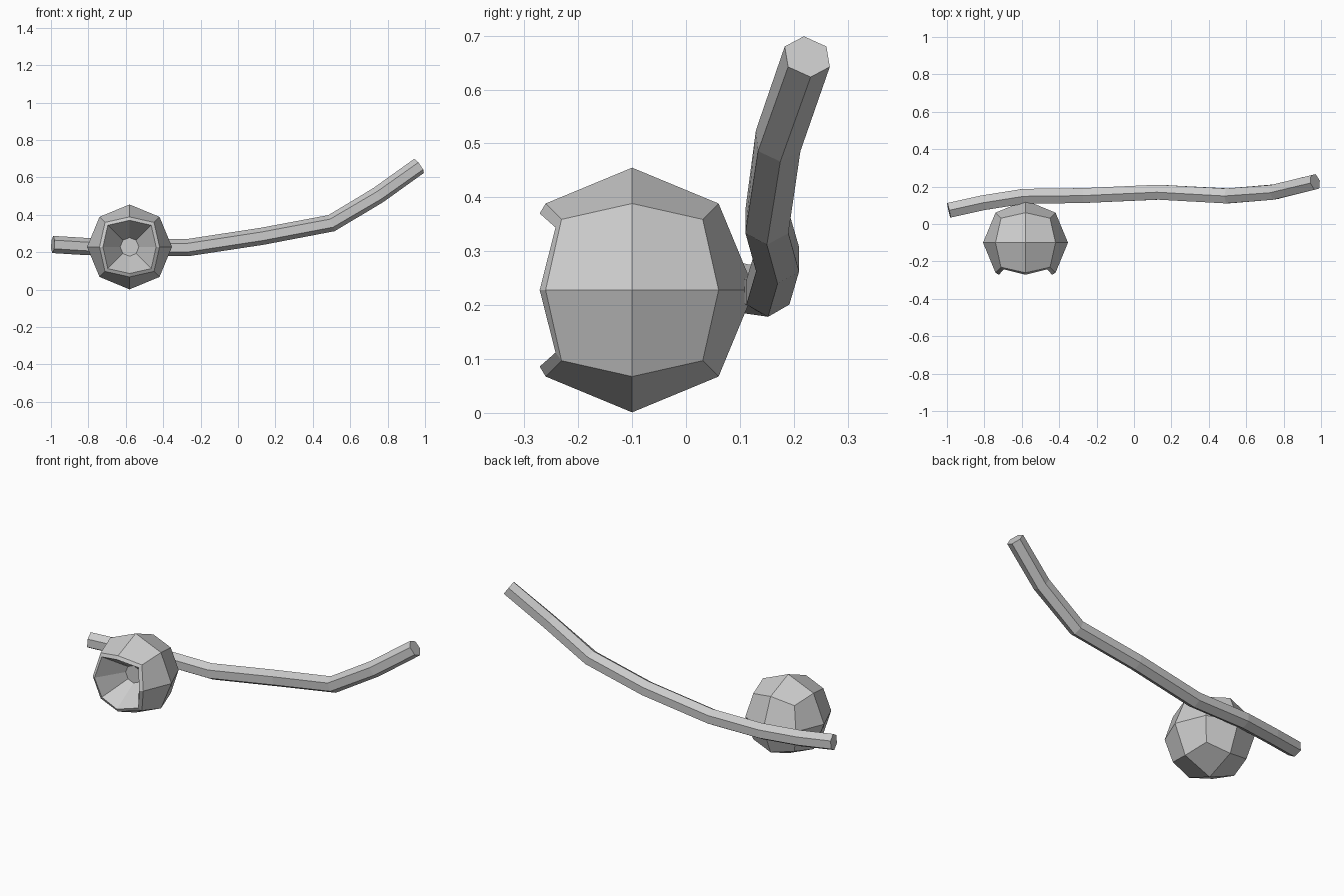
import bpy, bmesh, math
from mathutils import Vector

cube = bpy.data.objects.get("Cube")
if cube:
    bpy.data.objects.remove(cube, do_unlink=True)

grey = bpy.data.materials.new("plain_grey")
grey.use_nodes = True
grey.diffuse_color = (0.6, 0.6, 0.6, 1)
grey.node_tree.nodes["Principled BSDF"].inputs["Base Color"].default_value = (0.6, 0.6, 0.6, 1)


def finish(name, bm, location=(0, 0, 0)):
    mesh = bpy.data.meshes.new(name)
    bm.to_mesh(mesh)
    bm.free()
    mesh.materials.append(grey)
    obj = bpy.data.objects.new(name, mesh)
    obj.location = location
    bpy.context.collection.objects.link(obj)
    return obj


# Hollow ball: a cube subdivided once and rounded, opened at the front
RADIUS = 0.227
bm = bmesh.new()
bmesh.ops.create_cube(bm, size=2)
bmesh.ops.subdivide_edges(bm, edges=bm.edges[:], cuts=1, use_grid_fill=True)
for v in bm.verts:
    v.co = v.co.normalized() * RADIUS
pole = min(bm.verts, key=lambda v: v.co.y)
bmesh.ops.delete(bm, geom=[pole], context='VERTS')


def extrude_opening(edges, move):
    """Extend the open edge loop inward and reposition its new points."""
    result = bmesh.ops.extrude_edge_only(bm, edges=edges)["geom"]
    for v in result:
        if isinstance(v, bmesh.types.BMVert):
            v.co = move(v.co)
    return [e for e in result if isinstance(e, bmesh.types.BMEdge)]


def bowl_floor(co):
    flat = Vector((co.x, 0, co.z)).normalized() * 0.05
    return Vector((flat.x, -0.02, flat.z))


# Lip, sloping bowl wall, and small flat bowl floor
opening = [e for e in bm.edges if e.is_boundary]
lip = extrude_opening(opening, lambda co: Vector((co.x * 0.885, co.y - 0.011, co.z * 0.885)))
floor = extrude_opening(lip, bowl_floor)
bmesh.ops.contextual_create(bm, geom=floor)
bmesh.ops.recalc_face_normals(bm, faces=bm.faces[:])
finish("hollow_ball", bm, (-0.58, -0.1, 0.228))

# Branch: six-sided rod swept along a bent path
SIDES, THICKNESS = 6, 0.046
path = [Vector(p) for p in (
    (-0.99, 0.073, 0.241), (-0.81, 0.113, 0.23), (-0.59, 0.148, 0.225),
    (-0.27, 0.152, 0.224), (0.13, 0.17, 0.285), (0.5, 0.15, 0.355),
    (0.75, 0.171, 0.505), (0.968, 0.225, 0.661))]
bm = bmesh.new()
rings = []
for i, point in enumerate(path):
    before, after = path[max(i - 1, 0)], path[min(i + 1, len(path) - 1)]
    ahead = ((point - before).normalized() + (after - point).normalized()).normalized()
    side = Vector((0, 0, 1)).cross(ahead).normalized()
    up = ahead.cross(side)
    angles = [math.tau * k / SIDES for k in range(SIDES)]
    rings.append([bm.verts.new(point + THICKNESS * (up * math.cos(a) + side * math.sin(a)))
                  for a in angles])
for a, b in zip(rings, rings[1:]):
    for k in range(SIDES):
        n = (k + 1) % SIDES
        bm.faces.new((a[k], a[n], b[n], b[k]))
for end in (rings[0], rings[-1]):
    bm.faces.new(end)
bmesh.ops.recalc_face_normals(bm, faces=bm.faces[:])
finish("branch", bm)
